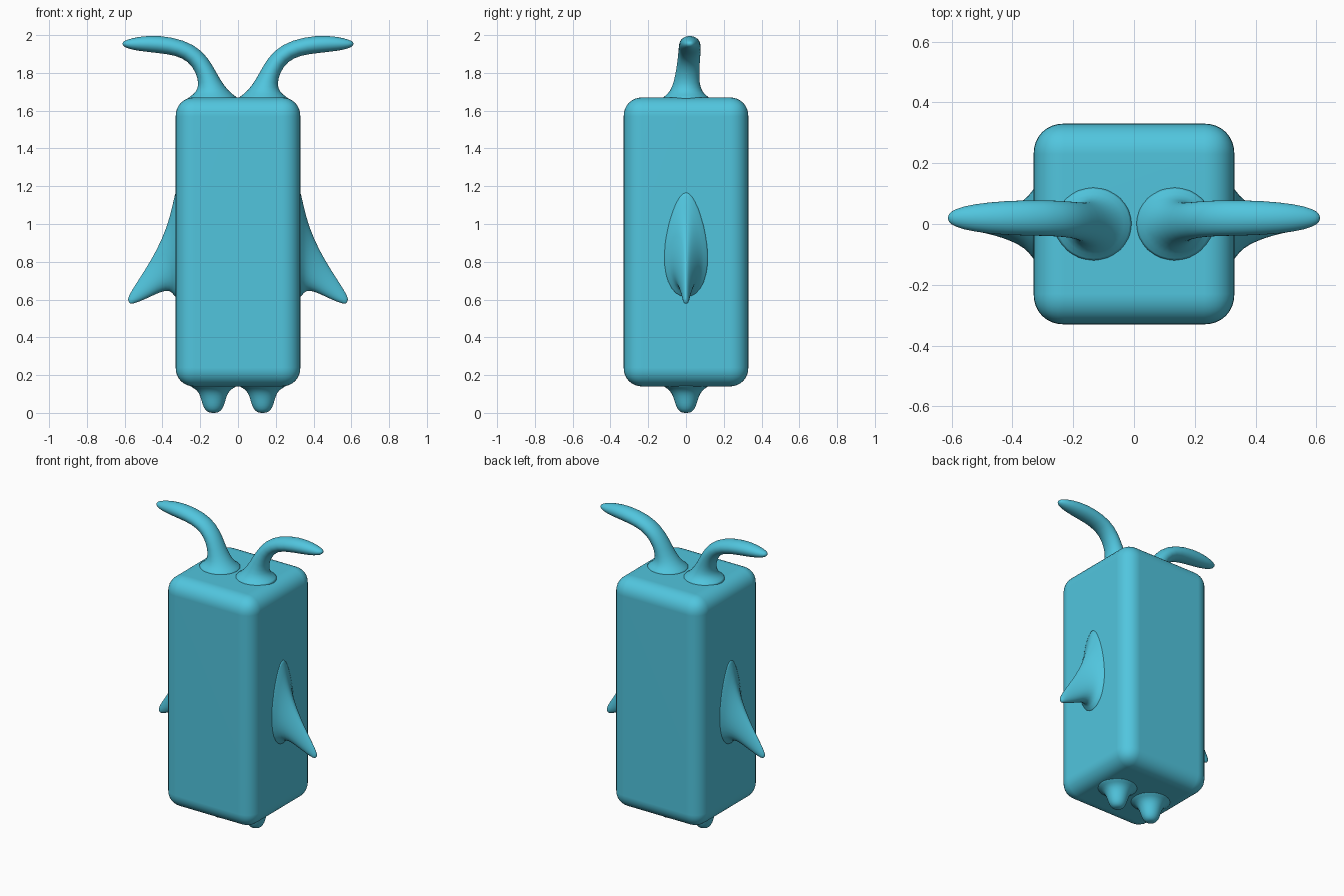
import bpy, bmesh, math
from mathutils import Vector

blue = bpy.data.materials.new("sky blue")
blue.diffuse_color = (0.082, 0.56, 0.73, 1)


def finish(bm, name, subdivide=0):
    bmesh.ops.recalc_face_normals(bm, faces=bm.faces)
    for f in bm.faces:
        f.smooth = True
    me = bpy.data.meshes.new(name)
    bm.to_mesh(me)
    bm.free()
    me.materials.append(blue)
    ob = bpy.data.objects.new(name, me)
    bpy.context.collection.objects.link(ob)
    if subdivide:
        ob.modifiers.new("smooth", 'SUBSURF').levels = subdivide
        ob.modifiers["smooth"].render_levels = subdivide
    return ob


def loft(name, rings, side, egg=0.0, n=16):
    """Skin oval rings; each is (x, z) of both profile edges, y centre, y half width."""
    bm = bmesh.new()
    loops = []
    for ax, az, bx, bz, yc, hy in rings:
        a, b = Vector((ax, 0, az)), Vector((bx, 0, bz))
        mid, half = (a + b) / 2, (a - b) / 2
        loop = []
        for i in range(n):
            t = 2 * math.pi * i / n
            p = mid + half * math.cos(t)
            p.y = yc + hy * math.sin(t) * (1 - egg * math.cos(t))
            p.x *= side
            loop.append(bm.verts.new(p))
        loops.append(loop)
    for r, q in zip(loops, loops[1:]):
        for i in range(n):
            bm.faces.new((r[i], r[(i + 1) % n], q[(i + 1) % n], q[i]))
    bm.faces.new(loops[0])
    bm.faces.new(loops[-1])
    return finish(bm, name, 1)


# Body: tall rounded box
bm = bmesh.new()
bmesh.ops.create_cube(bm, size=1)
for v in bm.verts:
    v.co = (v.co.x * 0.66, v.co.y * 0.66, 0.905 + v.co.z * 1.53)
bmesh.ops.bevel(bm, geom=bm.edges[:], offset=0.1, segments=8, profile=0.52,
                affect='EDGES', clamp_overlap=True)
body = finish(bm, "body")
body.modifiers.new("normals", 'WEIGHTED_NORMAL')

# Ring tables: upper/inner edge, lower/outer edge, y centre, y half width
horn = [
    (-0.02, 1.655, 0.29, 1.655, 0.0, 0.15),
    (0.01, 1.675, 0.255, 1.675, 0.0, 0.115),
    (0.05, 1.705, 0.222, 1.70, 0.0, 0.085),
    (0.095, 1.765, 0.208, 1.74, 0.003, 0.068),
    (0.135, 1.845, 0.222, 1.80, 0.01, 0.062),
    (0.19, 1.92, 0.262, 1.86, 0.017, 0.06),
    (0.28, 1.975, 0.33, 1.893, 0.02, 0.06),
    (0.42, 2.002, 0.43, 1.905, 0.02, 0.058),
    (0.53, 1.993, 0.525, 1.915, 0.02, 0.047),
    (0.592, 1.975, 0.585, 1.928, 0.02, 0.031),
    (0.614, 1.962, 0.612, 1.944, 0.02, 0.012),
]
fin = [
    (0.31, 1.26, 0.31, 0.56, 0, 0.15),
    (0.335, 1.16, 0.335, 0.615, 0, 0.105),
    (0.36, 1.04, 0.36, 0.645, 0, 0.078),
    (0.40, 0.925, 0.405, 0.64, 0, 0.055),
    (0.46, 0.81, 0.455, 0.617, 0, 0.037),
    (0.52, 0.715, 0.505, 0.595, 0, 0.025),
    (0.565, 0.645, 0.545, 0.58, 0, 0.018),
    (0.582, 0.61, 0.568, 0.576, 0, 0.012),
    (0.582, 0.597, 0.575, 0.582, 0, 0.005),
]
foot = [
    (0.13 - w, z, 0.13 + w, z, 0, d) for w, z, d in [
        (0.15, 0.155, 0.15), (0.118, 0.137, 0.115), (0.088, 0.12, 0.088),
        (0.071, 0.09, 0.07), (0.062, 0.055, 0.06), (0.05, 0.022, 0.048),
        (0.031, 0.004, 0.03), (0.012, 0.0, 0.012)]
]

# Horns, fins and feet on both sides
for side, word in ((1, "right"), (-1, "left")):
    loft(word + "_horn", horn, side)
    loft(word + "_fin", fin, side, egg=0.3)
    loft(word + "_foot", foot, side)
